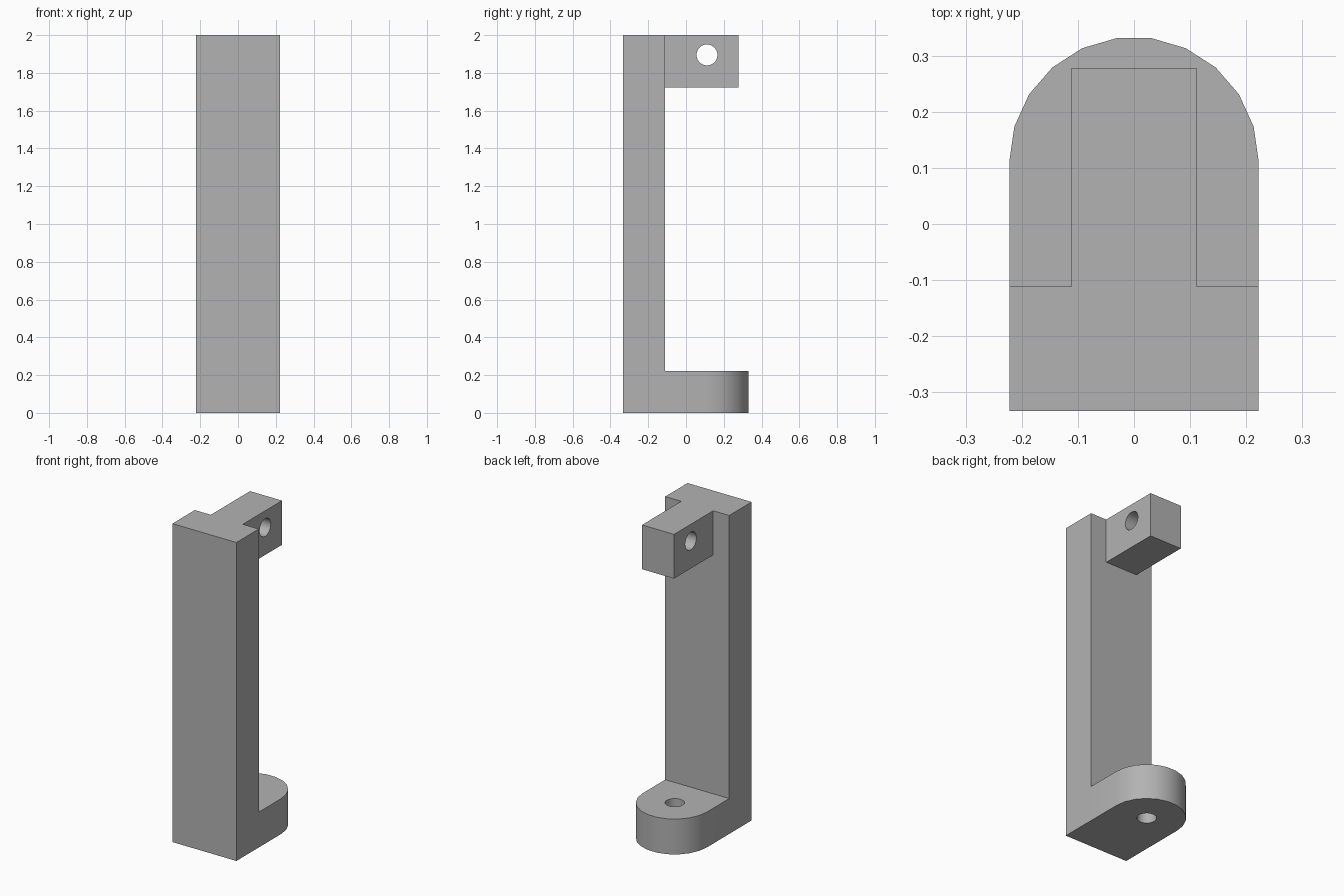
import bpy
import math

if "Cube" in bpy.data.objects:
    bpy.data.objects.remove(bpy.data.objects["Cube"], do_unlink=True)

U = 1 / 18          # design module: the bracket is 36 modules tall
HALF = 4 * U        # half width of the upright and radius of the foot
PIVOT_Y = 2 * U     # both holes sit on this line
HOLE_R = U

grey = bpy.data.materials.new("plain_grey")
grey.use_nodes = True
colour = (0.45, 0.45, 0.45, 1)
grey.diffuse_color = colour
grey.node_tree.nodes["Principled BSDF"].inputs["Base Color"].default_value = colour


def prism(name, outline, z0, z1):
    """Extrude a counter-clockwise plan outline between two heights."""
    n = len(outline)
    verts = [(x, y, z) for z in (z0, z1) for x, y in outline]
    faces = [tuple(reversed(range(n))), tuple(range(n, 2 * n))]
    faces += [(i, (i + 1) % n, (i + 1) % n + n, i + n) for i in range(n)]
    mesh = bpy.data.meshes.new(name)
    mesh.from_pydata(verts, [], faces)
    mesh.materials.append(grey)
    obj = bpy.data.objects.new(name, mesh)
    bpy.context.collection.objects.link(obj)
    return obj


def rect(half, y0, y1):
    return [(-half, y0), (half, y0), (half, y1), (-half, y1)]


def hole_cutter(name, location, rotation):
    bpy.ops.mesh.primitive_cylinder_add(vertices=24, radius=HOLE_R, depth=1,
                                        location=location, rotation=rotation)
    obj = bpy.context.object
    obj.name = name
    obj.data.materials.append(grey)
    return obj


def combine(target, tool, operation):
    """Apply a boolean and drop the tool object."""
    bpy.ops.object.select_all(action="DESELECT")
    bpy.context.view_layer.objects.active = target
    target.select_set(True)
    mod = target.modifiers.new(operation.lower(), "BOOLEAN")
    mod.operation, mod.object, mod.solver = operation, tool, "EXACT"
    bpy.ops.object.modifier_apply(modifier=mod.name)
    bpy.data.objects.remove(tool, do_unlink=True)


# Foot: full-depth plan with a rounded back end
SEGMENTS = 11
arc = [(HALF * math.cos(math.pi * i / SEGMENTS),
        PIVOT_Y + HALF * math.sin(math.pi * i / SEGMENTS))
       for i in range(SEGMENTS + 1)]
foot = prism("foot", [(-HALF, -6 * U), (HALF, -6 * U)] + arc, 0, 4 * U)

# Upright bar and the narrow lug at its top
bracket = prism("bracket", rect(HALF, -6 * U, -2 * U), 0, 2)
lug = prism("lug", rect(2 * U, -4 * U, 5 * U), 2 - 5 * U, 2)
combine(bracket, foot, "UNION")
combine(bracket, lug, "UNION")

# Vertical hole in the foot, sideways hole through the lug
combine(bracket, hole_cutter("foot_hole", (0, PIVOT_Y, 0), (0, 0, 0)), "DIFFERENCE")
combine(bracket, hole_cutter("lug_hole", (0, PIVOT_Y, 1.895),
                             (0, math.pi / 2, 0)), "DIFFERENCE")

# Smooth the round walls, keep the corners crisp
bracket.select_set(True)
bpy.context.view_layer.objects.active = bracket
bpy.ops.object.shade_smooth_by_angle(angle=math.radians(30))
